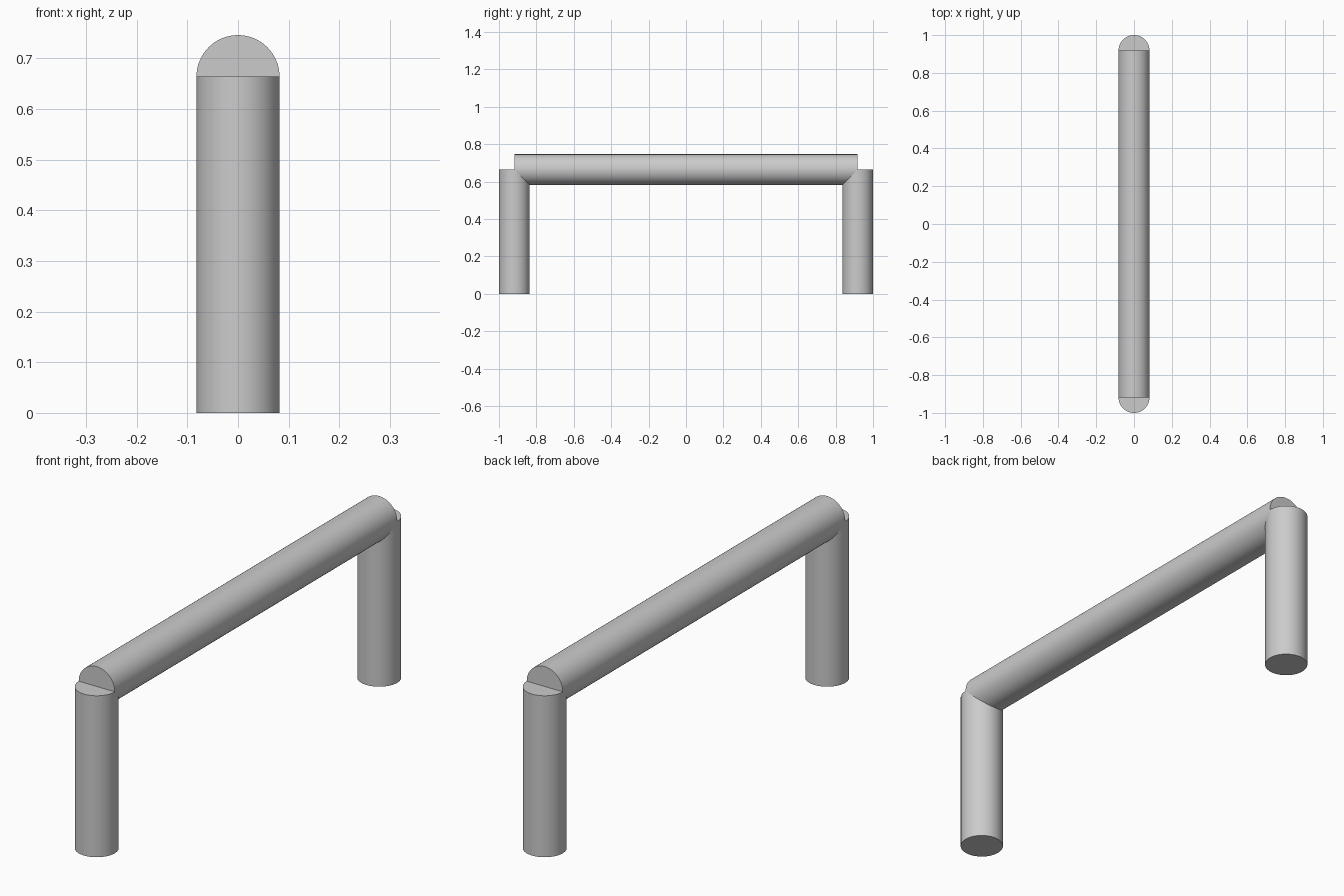
import bpy
import math

cube = bpy.data.objects.get("Cube")
if cube:
    bpy.data.objects.remove(cube, do_unlink=True)

RADIUS = 0.082
HEIGHT = 0.664       # post height, also the axis height of the bar
REACH = 1 - RADIUS   # distance of each post from the centre

grey = bpy.data.materials.new("plain grey")
grey.use_nodes = True
colour = (0.6, 0.6, 0.6, 1)
grey.diffuse_color = colour
grey.node_tree.nodes["Principled BSDF"].inputs["Base Color"].default_value = colour


def tube(name, length, location, tilt=0):
    bpy.ops.mesh.primitive_cylinder_add(
        vertices=64, radius=RADIUS, depth=length,
        location=location, rotation=(tilt, 0, 0))
    obj = bpy.context.object
    obj.name = name
    obj.data.materials.append(grey)
    bpy.ops.object.shade_smooth_by_angle(angle=math.radians(30))
    return obj


# Two upright posts
for name, side in (("front_post", -1), ("back_post", 1)):
    tube(name, HEIGHT, (0, side * REACH, HEIGHT / 2))

# Horizontal bar ending at the post axes
tube("top_bar", 2 * REACH, (0, 0, HEIGHT), math.pi / 2)
